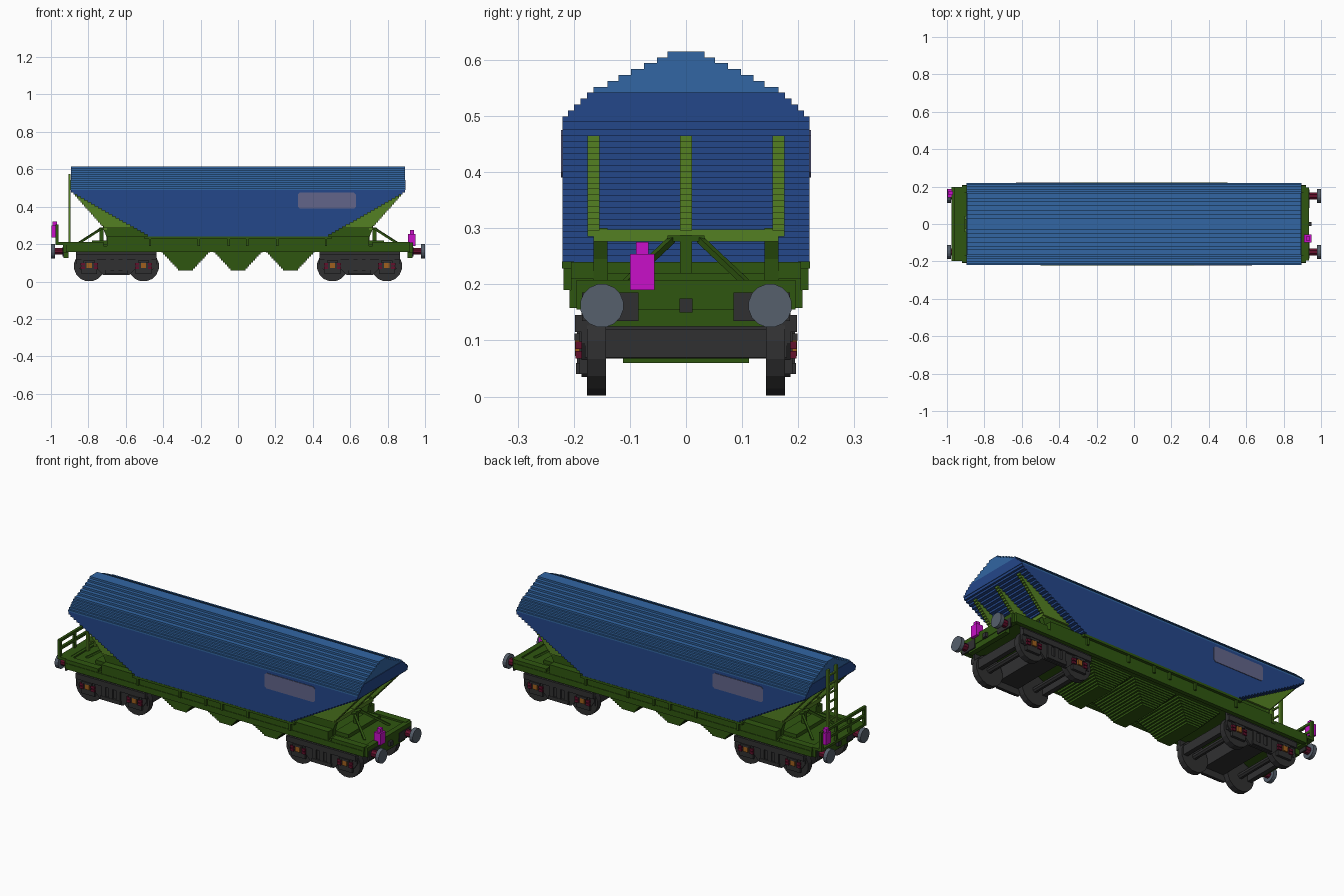
import bpy, bmesh, math
from mathutils import Vector

cube = bpy.data.objects.get("Cube")
if cube:
    bpy.data.objects.remove(cube, do_unlink=True)


def material(name, r, g, b):
    lin = [((c / 255 + 0.055) / 1.055) ** 2.4 if c > 10 else c / 255 / 12.92 for c in (r, g, b)] + [1]
    m = bpy.data.materials.new(name)
    m.use_nodes = True
    m.diffuse_color = lin
    m.node_tree.nodes["Principled BSDF"].inputs["Base Color"].default_value = lin
    return m


ROOF = material("roof blue", 50, 102, 163)
BODY = material("body blue", 36, 71, 138)
LIME = material("light green", 84, 128, 34)
GREEN = material("dark green", 47, 86, 16)
BLACK = material("charcoal", 48, 48, 49)
GREY = material("buffer grey", 86, 96, 108)
RED = material("dark red", 100, 16, 44)
ORANGE = material("bearing orange", 160, 96, 30)
PINK = material("lamp magenta", 200, 16, 200)
LABEL = material("panel grey", 98, 101, 138)
STEP = 0.0105


def finish(name, bm, mat):
    bmesh.ops.recalc_face_normals(bm, faces=bm.faces)
    me = bpy.data.meshes.new(name)
    bm.to_mesh(me)
    bm.free()
    me.materials.append(mat)
    ob = bpy.data.objects.new(name, me)
    bpy.context.collection.objects.link(ob)
    return ob


def box(name, mat, x0, x1, y0, y1, z0, z1):
    bm = bmesh.new()
    bmesh.ops.create_cube(bm, size=1)
    for v in bm.verts:
        v.co = ((x0 + x1) / 2 + v.co.x * (x1 - x0), (y0 + y1) / 2 + v.co.y * (y1 - y0),
                (z0 + z1) / 2 + v.co.z * (z1 - z0))
    return finish(name, bm, mat)


def prism(name, mat, pts, a, b, axis):
    """Extrude a (u, z) outline from a to b along the x or y axis."""
    bm = bmesh.new()
    def put(u, z, w):
        return bm.verts.new((w, u, z) if axis == "x" else (u, w, z))
    lo = [put(u, z, a) for u, z in pts]
    hi = [put(u, z, b) for u, z in pts]
    bm.faces.new(lo)
    bm.faces.new(hi)
    for i in range(len(pts)):
        j = (i + 1) % len(pts)
        bm.faces.new((lo[i], lo[j], hi[j], hi[i]))
    return finish(name, bm, mat)


def stairs(u0, z0, u1, z1):
    """Stepped line rising from (u0, z0) to (u1, z1)."""
    n = max(1, round((z1 - z0) / STEP))
    pts = []
    for i in range(n):
        u = u0 + (u1 - u0) * (i + 0.5) / n
        pts += [(u, z0 + (z1 - z0) * i / n), (u, z0 + (z1 - z0) * (i + 1) / n)]
    return pts


def mirrored(pts):
    return pts + [(-u, z) for u, z in reversed(pts)]


def rod(name, mat, p, q, t):
    """Square bar between two points."""
    p, q = Vector(p), Vector(q)
    ob = box(name, mat, -t / 2, t / 2, -t / 2, t / 2, 0, (q - p).length)
    ob.location = p
    ob.rotation_euler = (q - p).to_track_quat("Z", "Y").to_euler()
    return ob


def disc(name, mat, c, r, depth, axis, n=16):
    pts = [(r * math.cos(math.tau * (i + .5) / n), r * math.sin(math.tau * (i + .5) / n)) for i in range(n)]
    ob = prism(name, mat, pts, -depth / 2, depth / 2, axis)
    ob.location = c
    return ob


# Hopper body with stepped sloping ends
prism("hopper_body", BODY, mirrored(stairs(0.475, 0.24, 0.89, 0.475) + [(0.892, 0.475), (0.892, 0.49)]),
      -0.22, 0.22, "y")

# Stepped roof and end plates
widths = [.22, .21, .20, .188, .176, .165, .14, .12, .098, .075, .052, .033]
roof = []
for i, w in enumerate(widths):
    roof += [(w, 0.489 + i * STEP), (w, 0.489 + (i + 1) * STEP)]
prism("roof", ROOF, mirrored(roof), -0.892, 0.892, "x")
for s in (-1, 1):
    prism("roof_end_plate", BODY, mirrored(roof[:10]), s * 0.892, s * 0.895, "x")

# Side panels with clipped corners, one on each side towards opposite ends
for s in (-1, 1):
    outline = [(.33, .39), (.62, .39), (.63, .40), (.63, .465), (.62, .475), (.33, .475), (.32, .465), (.32, .40)]
    prism("side_panel", LABEL, [(-s * u, z) for u, z in outline], s * 0.22, s * 0.223, "y")

# Underframe
box("deck", GREEN, -0.93, 0.93, -0.195, 0.195, 0.165, 0.2)
for s in (-1, 1):
    box("side_sill", GREEN, -0.92, 0.92, s * 0.185, s * 0.208, 0.158, 0.19)
    box("side_bearer", GREEN, -0.70, 0.70, s * 0.165, s * 0.205, 0.19, 0.24)
    box("lower_lip", GREEN, -0.5, 0.5, s * 0.2, s * 0.221, 0.228, 0.241)
    for x in (-.47, -.21, -.05, .05, .21, .47):
        box("side_bracket", GREEN, x - .006, x + .006, s * 0.2, s * 0.218, 0.19, 0.24)
box("hopper_base", GREEN, -0.6, 0.6, -0.165, 0.165, 0.2, 0.24)

# Three stepped discharge chutes
for x in (-0.28, 0, 0.28):
    bm = bmesh.new()
    for i in range(10):
        t = (i + 0.5) / 10
        r = bmesh.ops.create_cube(bm, size=1)
        for v in r["verts"]:
            v.co = (x + v.co.x * 2 * (0.035 + 0.1 * t), v.co.y * 2 * (0.11 + 0.05 * t),
                    0.06 + (i + 0.5 + v.co.z) * STEP)
    finish("discharge_chute", bm, GREEN)

# Both ends: supports, headstock, buffers
for s in (-1, 1):
    for y in (-0.165, 0, 0.165):
        slope = stairs(0.715, 0.285, 0.885, 0.475)
        inner = stairs(0.53, 0.285, 0.87, 0.475)
        prism("end_rib", LIME, [(s * u, z) for u, z in slope + inner[::-1]], y - .0105, y + .0105, "y")
    for y in (-0.152, 0.152):
        foot = [(.48, .2), (.70, .2), (.705, .245), (.72, .28), (.72, .3), (.56, .3), (.48, .25)]
        prism("end_foot", GREEN, [(s * u, z) for u, z in foot], y - .0125, y + .0125, "y")
    box("end_crossbar", LIME, s * 0.70, s * 0.722, -0.165, 0.165, 0.276, 0.298)
    box("centre_post", GREEN, s * 0.72, s * 0.74, -0.011, 0.011, 0.2, 0.288)
    box("post_cap", GREEN, s * 0.72, s * 0.742, -0.033, 0.033, 0.276, 0.287)
    box("deck_step", GREEN, s * 0.70, s * 0.78, -0.14, 0.14, 0.2, 0.22)
    for t in (-1, 1):
        rod("deck_brace", GREEN, (s * 0.735, t * 0.025, 0.28), (s * 0.86, t * 0.11, 0.2), 0.011)
        box("deck_edge", GREEN, s * 0.72, s * 0.92, t * 0.165, t * 0.205, 0.19, 0.21)
        # Buffers
        box("buffer_base", BLACK, s * 0.93, s * 0.938, t * 0.085, t * 0.185, 0.135, 0.185)
        disc("buffer_stem", RED, (s * 0.956, t * 0.15, 0.162), 0.02, 0.05, "x", 8)
        disc("buffer_head", GREY, (s * 0.989, t * 0.15, 0.162), 0.039, 0.021, "x", 16)
    box("headstock", GREEN, s * 0.905, s * 0.935, -0.195, 0.195, 0.155, 0.208)
    box("headstock_lower", GREEN, s * 0.905, s * 0.932, -0.14, 0.14, 0.125, 0.157)
    box("coupling_hook", BLACK, s * 0.935, s * 0.95, -0.012, 0.012, 0.15, 0.175)

# End ladder and platform railing
for y in (-0.034, 0.034):
    box("ladder_post", LIME, -0.907, -0.895, y - .009, y + .009, 0.2, 0.575)
for i in range(7):
    box("ladder_rung", LIME, -0.905, -0.897, -0.03, 0.03, 0.235 + i * .05, 0.243 + i * .05)
for y in (-0.19, -0.06, 0.06, 0.19):
    box("railing_post", GREEN, -0.975, -0.96, y - .008, y + .008, 0.2, 0.3)
for z in (0.245, 0.29):
    box("railing_bar", GREEN, -0.975, -0.96, -0.198, 0.198, z, z + 0.014)
box("railing_foot", GREEN, -0.975, -0.92, -0.198, 0.198, 0.196, 0.21)

# Tail lamps
for x, y, z in ((0.93, -0.078, 0.19), (-0.98, 0.165, 0.236)):
    w = 0.02 if x > 0 else 0.016
    box("lamp_body", PINK, x - w, x + w, y - .022, y + .022, z, z + 0.064)
    box("lamp_top", PINK, x - .011, x + .011, y - .011, y + .011, z + 0.064, z + 0.085)

# Bogies
for cx in (-0.65, 0.65):
    box("bogie_bolster", BLACK, cx - .06, cx + .06, -0.18, 0.18, 0.07, 0.165)
    for e in (-1, 1):
        box("bogie_end_beam", BLACK, cx + e * .19, cx + e * .215, -0.18, 0.18, 0.07, 0.12)
    for e in (-1, 1):
        wx = cx + e * 0.145
        disc("axle", BLACK, (wx, 0, 0.083), 0.016, 0.36, "y", 8)
        for t in (-1, 1):
            disc("wheel", BLACK, (wx, t * 0.16, 0.083), 0.083, 0.032, "y", 16)
            disc("wheel_flange", BLACK, (wx, t * 0.148, 0.083), 0.083, 0.01, "y", 16)
            box("axle_guard", BLACK, wx - .042, wx + .042, t * 0.175, t * 0.19, 0.04, 0.13)
            box("axle_box", ORANGE, wx - .014, wx + .014, t * 0.185, t * 0.198, 0.072, 0.1)
            box("axle_box_cap", BLACK, wx - .03, wx + .03, t * 0.185, t * 0.199, 0.1, 0.112)
            for f in (-1, 1):
                for z in (0.068, 0.085):
                    box("spring", RED, wx + f * .024, wx + f * .046, t * 0.18, t * 0.197, z, z + .013)
    for t in (-1, 1):
        frame = [(-.215, .165), (-.215, .095), (-.195, .065), (-.1, .065), (-.07, .035), (.07, .035),
                 (.1, .065), (.195, .065), (.215, .095), (.215, .165)]
        side = prism("bogie_side_frame", BLACK, frame, t * 0.172, t * 0.186, "y")
        side.location.x = cx
        box("bogie_top_beam", BLACK, cx - .215, cx + .215, t * 0.172, t * 0.198, 0.115, 0.145)
        box("bogie_spring_seat", BLACK, cx - .06, cx + .06, t * 0.172, t * 0.196, 0.04, 0.06)
        for dx in (-.045, 0, .045):
            box("bogie_spring_post", BLACK, cx + dx - .012, cx + dx + .012, t * 0.18, t * 0.194, 0.055, 0.12)
